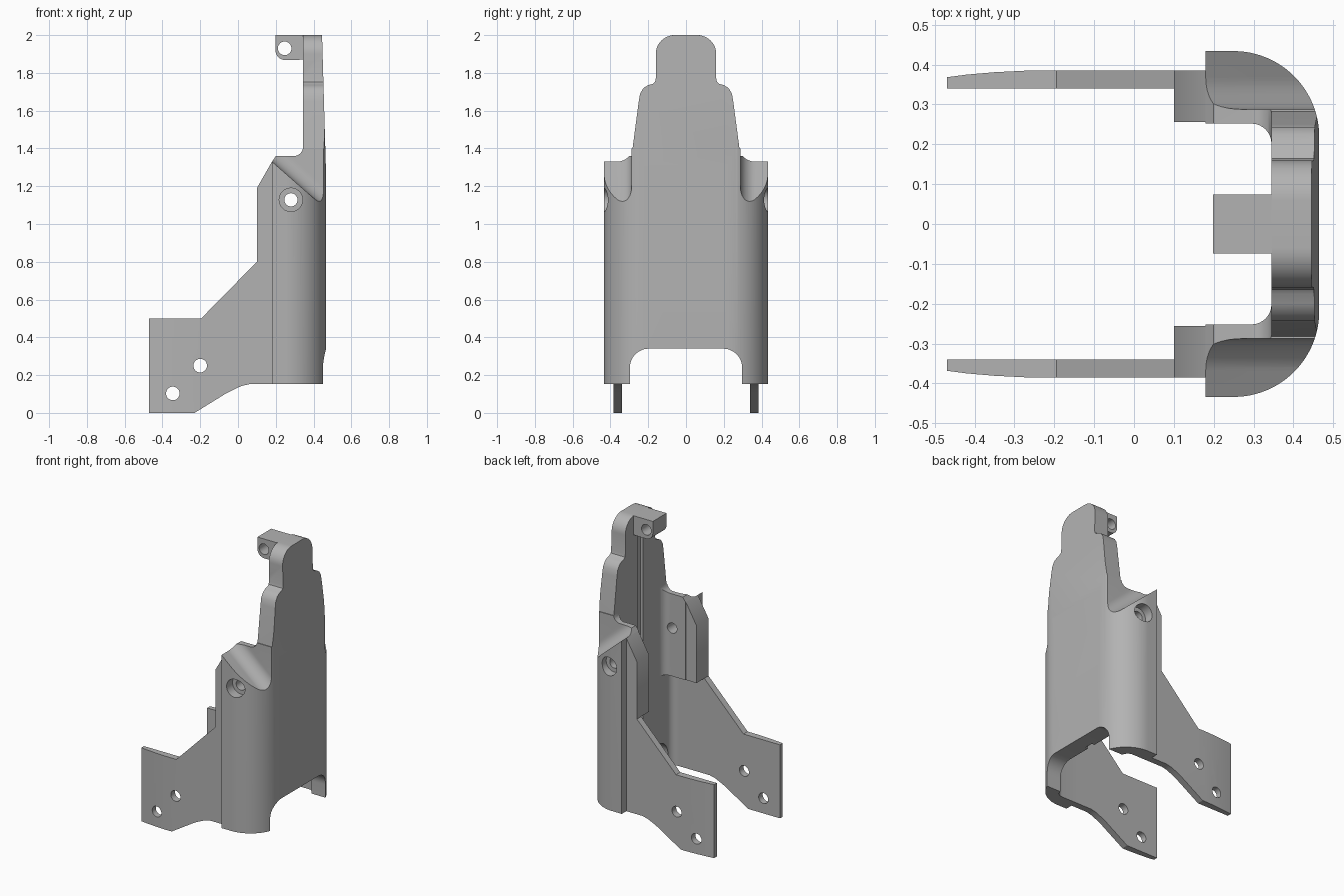
import bpy, bmesh, math
from mathutils import Vector

if "Cube" in bpy.data.objects:
    bpy.data.objects.remove(bpy.data.objects["Cube"], do_unlink=True)

grey = bpy.data.materials.new("plain grey")
grey.use_nodes = True
colour = (0.45, 0.45, 0.45, 1)
grey.diffuse_color = colour
grey.node_tree.nodes["Principled BSDF"].inputs["Base Color"].default_value = colour

PLACE = {
    "x": lambda u, v, t: Vector((t, u, v)),
    "y": lambda u, v, t: Vector((u, t, v)),
    "z": lambda u, v, t: Vector((u, v, t)),
}


def arc(cx, cy, r, a0, a1, n=14):
    angles = [math.radians(a0 + (a1 - a0) * i / n) for i in range(n + 1)]
    return [(cx + r * math.cos(a), cy + r * math.sin(a)) for a in angles]


def mirror_u(half):
    return half + [(-u, v) for u, v in reversed(half)]


def mirror_v(half):
    return half + [(u, -v) for u, v in reversed(half)]


def prism(name, pts, place, lo, hi):
    """Extrude a 2D outline between lo and hi."""
    place = PLACE.get(place, place)
    bm = bmesh.new()
    ends = [[bm.verts.new(place(u, v, t)) for u, v in pts] for t in (lo, hi)]
    bm.faces.new(ends[0])
    bm.faces.new(ends[1])
    for i in range(len(pts)):
        j = (i + 1) % len(pts)
        bm.faces.new((ends[0][i], ends[0][j], ends[1][j], ends[1][i]))
    bmesh.ops.recalc_face_normals(bm, faces=bm.faces)
    mesh = bpy.data.meshes.new(name)
    bm.to_mesh(mesh)
    bm.free()
    mesh.materials.append(grey)
    obj = bpy.data.objects.new(name, mesh)
    bpy.context.collection.objects.link(obj)
    return obj


def carve(obj, cutter, operation="DIFFERENCE"):
    cutter.hide_render = True
    mod = obj.modifiers.new("carve", "BOOLEAN")
    mod.operation = operation
    mod.solver = "EXACT"
    mod.object = cutter
    bpy.context.view_layer.objects.active = obj
    bpy.ops.object.modifier_apply(modifier=mod.name)
    bpy.data.objects.remove(cutter, do_unlink=True)


def drill(obj, x, z, r, lo, hi):
    carve(obj, prism("drill", arc(x, z, r, 0, 348.75, 31), "y", lo, hi))


# Wrapped shell: rounded U in plan
outer = [(0.18, 0.434)] + arc(0.25, 0.219, 0.215, 90, 0, 24)
shell = prism("shell", mirror_v(outer), "z", 0.152, 2.1)

# Hollow inside, narrower above the ledge
for y, lo, hi in ((0.34, 0.0, 0.8), (0.252, 0.79, 2.2)):
    cavity = [(0.0, y)] + arc(0.295, y - 0.05, 0.05, 90, 0, 8)
    carve(shell, prism("cavity", mirror_v(cavity), "z", lo, hi))

# Side profile with the tall thin back plate
side = [(0.1, 0.1), (0.48, 0.1), (0.468, 1.2), (0.445, 2.0), (0.442, 2.1), (0.345, 2.1)]
side += arc(0.295, 1.41, 0.05, 0, -90, 8) + [(0.2, 1.36), (0.18, 1.33), (0.1, 1.2)]
carve(shell, prism("side_profile", side, "y", -1, 1), "INTERSECT")

# Stepped outline of the back plate
outline = [(0.5, 0.1), (0.5, 1.4), (0.283, 1.4), (0.25, 1.65), (0.243, 1.69),
           (0.225, 1.72), (0.2, 1.735), (0.176, 1.742), (0.164, 1.752), (0.16, 1.77)]
outline += arc(0.06, 1.9, 0.1, 0, 90, 12)
carve(shell, prism("outline", mirror_u(outline), "x", -1, 1), "INTERSECT")

# Arched notch at the foot of the back plate
notch = [(0.297, 0.0)] + arc(0.197, 0.24, 0.1, 0, 90, 12)
carve(shell, prism("notch", mirror_u(notch), "x", 0.1, 1))

# Shallow groove down the inside of the plate
groove = [(-0.03, 0.2), (0.03, 0.2), (0.03, 1.87), (-0.03, 1.87)]
carve(shell, prism("groove", groove, "x", 0.2, 0.365))

# Sloping scoops on both shoulders
along = Vector((0.24, 0, -0.21)).normalized()
up = Vector((0.21, 0, 0.24)).normalized()
start = Vector((0.18, 0, 1.33))
for s in (-1, 1):
    scoop = [(0.7, 0.5), (0.7, 0.0)] + arc(0.368, 0.08, 0.08, 270, 180, 12) + [(0.288, 0.5)]
    carve(shell, prism("scoop", scoop,
                       lambda u, v, t: start + along * t + up * v + Vector((0, s * u, 0)),
                       -0.3, 0.8))

# Counterbored screw holes
drill(shell, 0.28, 1.128, 0.035, -1, 1)
for s in (-1, 1):
    drill(shell, 0.28, 1.128, 0.062, s * 0.37, s * 0.6)

# Side arms and thick flanges
arm_profile = [(-0.47, 0.0), (-0.23, 0.0), (-0.06, 0.105), (-0.02, 0.125), (0.02, 0.143),
               (0.06, 0.152), (0.184, 0.152), (0.184, 0.81), (0.1, 0.8), (-0.195, 0.5),
               (-0.47, 0.5)]
flange_profile = [(0.1, 0.8), (0.19, 0.8), (0.19, 1.318), (0.18, 1.33), (0.1, 1.19)]
parts = [shell]
for s, label in ((1, "left"), (-1, "right")):
    arm = prism(label + "_arm", arm_profile, "y", s * 0.3, s * 0.5)
    plan = [(-0.6, 0.34), (0.3, 0.34), (0.3, 0.385), (-0.27, 0.385), (-0.35, 0.381),
            (-0.42, 0.375), (-0.48, 0.367), (-0.6, 0.355)]
    carve(arm, prism("arm_plan", [(x, s * y) for x, y in plan], "z", -1, 1), "INTERSECT")
    for x, z in ((-0.2, 0.25), (-0.345, 0.103)):
        drill(arm, x, z, 0.036, -1, 1)
    flange = prism(label + "_flange", flange_profile, "y", s * 0.256, s * 0.385)
    parts += [arm, flange]

# Top lug with cross hole
lug_profile = [(0.346, 1.87)] + arc(0.25, 1.92, 0.052, 270, 180, 10) + [(0.198, 2.0), (0.346, 2.0)]
lug = prism("top_lug", lug_profile, "y", -0.074, 0.074)
drill(lug, 0.247, 1.93, 0.036, -1, 1)
parts.append(lug)

# Smooth curves, crisp edges
bpy.ops.object.select_all(action="DESELECT")
for part in parts:
    part.select_set(True)
bpy.context.view_layer.objects.active = shell
bpy.ops.object.shade_smooth_by_angle(angle=math.radians(30))
